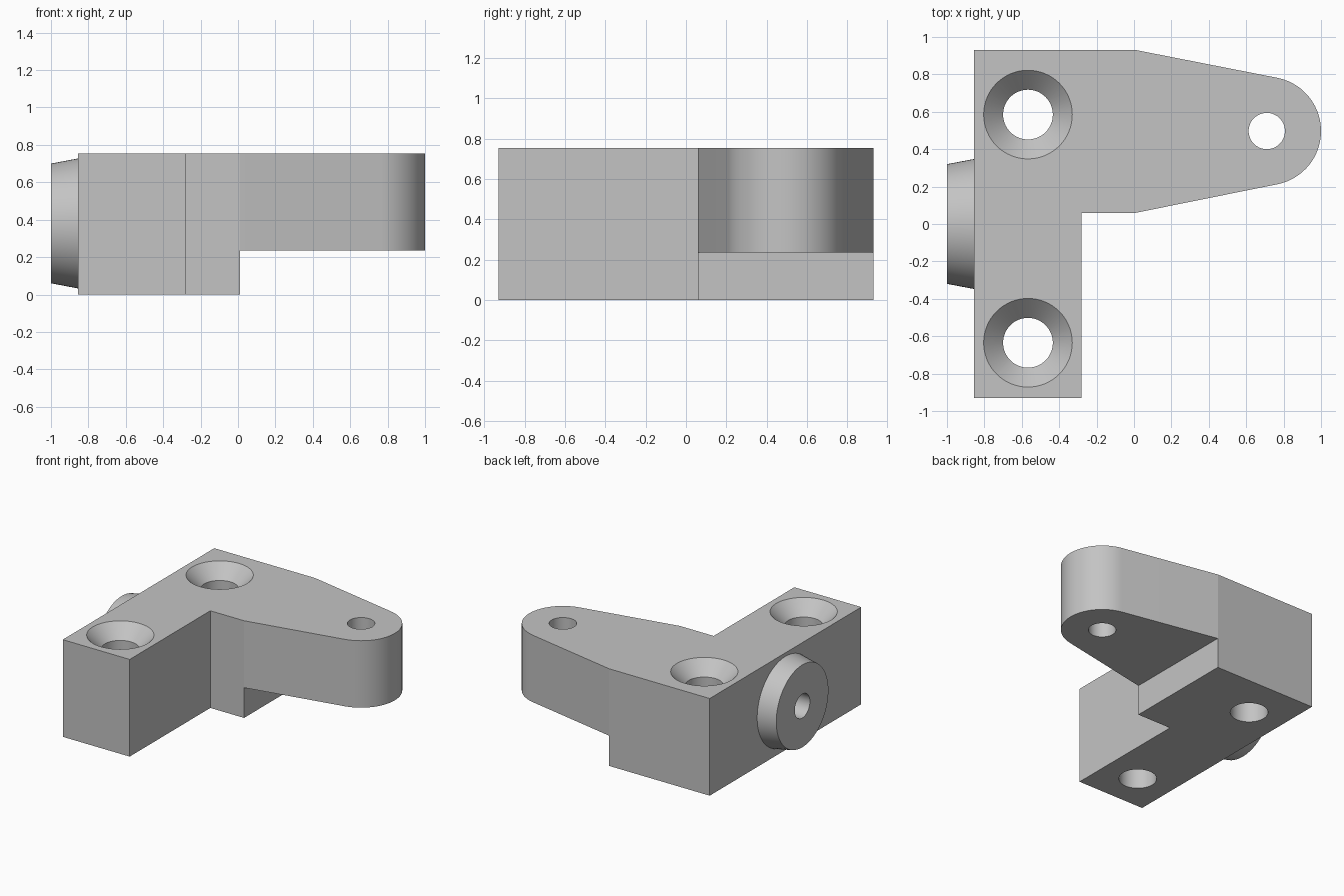
import bpy, bmesh, math
from mathutils import Matrix, Vector

cube = bpy.data.objects.get("Cube")
if cube:
    bpy.data.objects.remove(cube, do_unlink=True)

HEIGHT, STEP = 0.755, 0.235
LEFT, STEM, SHOULDER = -0.855, -0.28, 0.01
FRONT, INNER, BACK = -0.93, 0.06, 0.93
LUG, LUG_R = Vector((0.71, 0.497)), 0.29
BOSS_Z = 0.38

grey = bpy.data.materials.new("plain grey")
grey.use_nodes = True
colour = (0.55, 0.55, 0.55, 1)
grey.diffuse_color = colour
grey.node_tree.nodes["Principled BSDF"].inputs["Base Color"].default_value = colour


def make_object(name, bm):
    bmesh.ops.recalc_face_normals(bm, faces=bm.faces[:])
    mesh = bpy.data.meshes.new(name)
    bm.to_mesh(mesh)
    bm.free()
    mesh.materials.append(grey)
    obj = bpy.data.objects.new(name, mesh)
    bpy.context.collection.objects.link(obj)
    return obj


def cone(name, start, end, r1, r2):
    """Capped cone running from start to end."""
    start, end = Vector(start), Vector(end)
    axis = end - start
    turn = Vector((0, 0, 1)).rotation_difference(axis).to_matrix().to_4x4()
    bm = bmesh.new()
    bmesh.ops.create_cone(bm, cap_ends=True, segments=64, radius1=r1, radius2=r2,
                          depth=axis.length,
                          matrix=Matrix.Translation((start + end) / 2) @ turn)
    return make_object(name, bm)


def box(name, low, high):
    low, high = Vector(low), Vector(high)
    bm = bmesh.new()
    bmesh.ops.create_cube(bm, size=1, matrix=Matrix.Translation((low + high) / 2)
                          @ Matrix.Diagonal((*(high - low), 1)))
    return make_object(name, bm)


def combine(target, tool, operation):
    mod = target.modifiers.new(tool.name, "BOOLEAN")
    mod.object, mod.operation, mod.solver = tool, operation, "EXACT"
    bpy.context.view_layer.objects.active = target
    bpy.ops.object.modifier_apply(modifier=mod.name)
    bpy.data.objects.remove(tool, do_unlink=True)


# Bracket outline: stem, shoulder and tapered arm ending in a tangent round lug
to_lug = LUG - Vector((SHOULDER, BACK))
tangent = math.atan2(to_lug.y, to_lug.x) + math.asin(LUG_R / to_lug.length) + math.pi / 2
outline = [(SHOULDER, BACK), (LEFT, BACK), (LEFT, FRONT), (STEM, FRONT),
           (STEM, INNER), (SHOULDER, INNER)]
ARC = 40
for i in range(ARC + 1):
    a = -tangent + 2 * tangent * i / ARC
    outline.append((LUG.x + LUG_R * math.cos(a), LUG.y + LUG_R * math.sin(a)))
bm = bmesh.new()
base = bm.faces.new([bm.verts.new((x, y, 0)) for x, y in outline])
top = bmesh.ops.extrude_face_region(bm, geom=[base])["geom"]
bmesh.ops.translate(bm, vec=(0, 0, HEIGHT),
                    verts=[v for v in top if isinstance(v, bmesh.types.BMVert)])
bracket = make_object("bracket", bm)

# Raised underside of the arm
combine(bracket, box("arm_relief", (SHOULDER, -1, -1), (2, 2, STEP)), "DIFFERENCE")

# Tapered boss on the side, with a blind hole
boss = cone("boss", (LEFT + 0.05, 0, BOSS_Z), (-1, 0, BOSS_Z), 0.357, 0.32)
combine(bracket, boss, "UNION")
combine(bracket, cone("boss_hole", (-1.1, 0, BOSS_Z), (-0.6, 0, BOSS_Z), 0.093, 0.093),
        "DIFFERENCE")

# Countersunk screw holes
HOLE_R, SINK_R = 0.133, 0.237
SINK = SINK_R - HOLE_R
EXTRA = 0.02
for y in (0.585, -0.635):
    x = -0.567
    combine(bracket, cone("screw_hole", (x, y, -0.1), (x, y, 1), HOLE_R, HOLE_R), "DIFFERENCE")
    combine(bracket, cone("countersink", (x, y, HEIGHT - SINK), (x, y, HEIGHT + EXTRA),
                          HOLE_R, SINK_R + EXTRA), "DIFFERENCE")

# Pivot hole through the lug
combine(bracket, cone("lug_hole", (LUG.x, LUG.y, 0), (LUG.x, LUG.y, 1), 0.097, 0.097),
        "DIFFERENCE")

# Smooth round walls, keep edges sharp
bpy.ops.object.select_all(action="DESELECT")
bracket.select_set(True)
bpy.context.view_layer.objects.active = bracket
bpy.ops.object.shade_smooth_by_angle(angle=math.radians(9))
